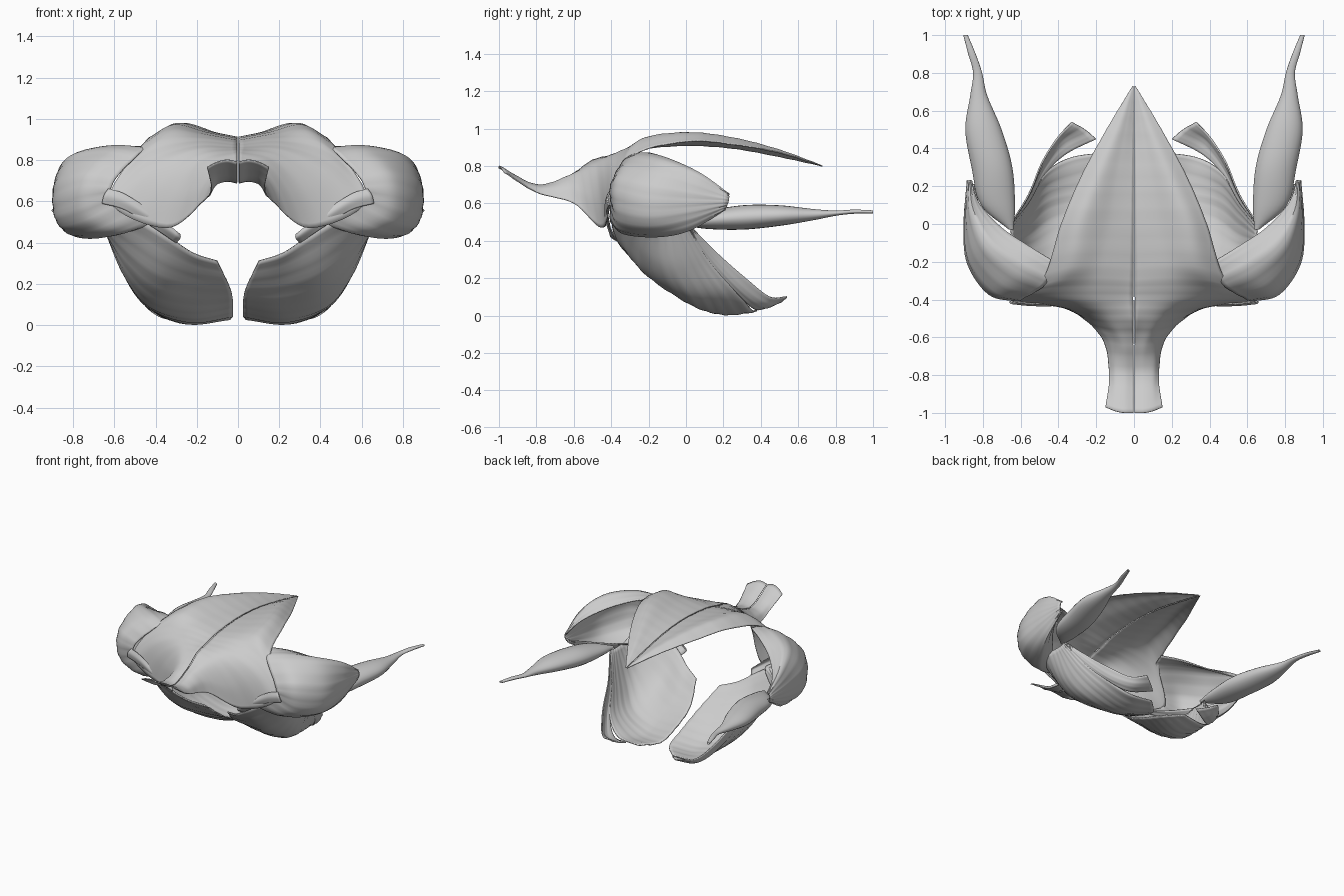
import bpy, bmesh, math
from mathutils import Vector


def spline(pts, n):
    """Catmull-Rom curve through pts, n samples per span."""
    p = [Vector(q) for q in pts]
    p = [2 * p[0] - p[1]] + p + [2 * p[-1] - p[-2]]
    out = []
    for i in range(1, len(p) - 2):
        a, b, c, d = p[i - 1:i + 3]
        for k in range(n):
            t = k / n
            out.append(0.5 * (2 * b + (c - a) * t + (2 * a - 5 * b + 4 * c - d) * t * t
                              + (3 * b - a - 3 * c + d) * t ** 3))
    return out + [p[-2]]


def finish(name, grid, thickness=0.0, ripple=0.0):
    """Skin a grid of points, add fibre ripples, thicken and mirror it."""
    bm = bmesh.new()
    vs = [[bm.verts.new(p) for p in row] for row in grid]
    for r, s in zip(vs, vs[1:]):
        for j in range(len(r) - 1):
            bm.faces.new((r[j], r[j + 1], s[j + 1], s[j]))
    bm.normal_update()
    for row_i, row in enumerate(vs):
        for v in row:
            v.co += v.normal * ripple * math.sin(row_i * 1.9)
    for v in bm.verts:
        v.co.x = max(v.co.x, 0.004)
        v.co.z = max(v.co.z, thickness / 2)
        v.co.y = min(max(v.co.y, -1), 1)
    bmesh.ops.remove_doubles(bm, verts=bm.verts, dist=0.0005)
    bmesh.ops.recalc_face_normals(bm, faces=bm.faces)
    me = bpy.data.meshes.new(name)
    bm.to_mesh(me)
    bm.free()
    ob = bpy.data.objects.new(name, me)
    bpy.context.collection.objects.link(ob)
    if thickness:
        m = ob.modifiers.new("thickness", 'SOLIDIFY')
        m.thickness, m.offset = thickness, 0
    m = ob.modifiers.new("mirror", 'MIRROR')
    m.use_mirror_merge = False
    bpy.ops.object.select_all(action='DESELECT')
    ob.select_set(True)
    bpy.context.view_layer.objects.active = ob
    bpy.ops.object.shade_smooth_by_angle(angle=math.radians(50))


def sheet(name, strands, n=8, thickness=0.008, ripple=0.002):
    """Curved muscle sheet through a few guide strands."""
    long = [spline(s, n) for s in strands]
    cols = [spline(c, n) for c in zip(*long)]
    finish(name, list(zip(*cols)), thickness, ripple)


# Back and neck sheet: strands run from the midline out to the shoulder
sheet("back_neck_muscle", [
    [(.004, -1, .79), (.05, -1, .8), (.1, -.99, .79), (.15, -.97, .765)],
    [(.004, -.8, .69), (.05, -.8, .7), (.1, -.8, .69), (.13, -.8, .66)],
    [(.004, -.62, .75), (.07, -.62, .745), (.13, -.61, .69), (.17, -.6, .6)],
    [(.004, -.5, .83), (.15, -.5, .79), (.27, -.48, .65), (.35, -.45, .47)],
    [(.004, -.38, .86), (.22, -.38, .86), (.45, -.38, .77), (.62, -.4, .6)],
    [(.004, -.25, .89), (.18, -.24, .92), (.34, -.25, .935), (.48, -.29, .85)],
    [(.004, 0, .91), (.13, 0, .935), (.28, 0, .978), (.385, 0, .93)],
    [(.004, .25, .895), (.09, .25, .92), (.19, .25, .95), (.28, .25, .915)],
    [(.004, .5, .85), (.045, .5, .87), (.09, .5, .885), (.145, .5, .87)],
    [(.004, .73, .8), (.005, .73, .8), (.006, .73, .8), (.007, .73, .8)],
], ripple=0.001, thickness=0.006)

# Rounded shoulder cap: strands run from the shoulder blade to the upper arm
sheet("shoulder_muscle", [
    [(.42, -.2, .87), (.55, -.12, .845), (.7, -.02, .785), (.82, .11, .71), (.86, .23, .65)],
    [(.47, -.32, .84), (.62, -.25, .86), (.78, -.12, .835), (.86, .06, .76), (.87, .23, .645)],
    [(.6, -.4, .7), (.75, -.36, .72), (.87, -.2, .68), (.895, 0, .65), (.88, .23, .62)],
    [(.6, -.4, .6), (.75, -.36, .53), (.86, -.2, .5), (.885, 0, .53), (.875, .22, .59)],
    [(.42, -.4, .5), (.6, -.33, .44), (.74, -.15, .425), (.83, .02, .46), (.86, .21, .57)],
    [(.45, -.33, .48), (.58, -.2, .48), (.72, -.05, .5), (.81, .08, .54), (.85, .21, .59)],
])

# Chest fan: strands run from the upper arm to the breastbone
sheet("chest_muscle", [
    [(.66, -.34, .55), (.48, -.39, .51), (.34, -.38, .43), (.22, -.33, .35), (.1, -.27, .31)],
    [(.66, -.2, .48), (.52, -.23, .33), (.38, -.22, .23), (.2, -.14, .18), (.035, -.1, .17)],
    [(.65, -.1, .48), (.55, -.08, .25), (.42, 0, .1), (.22, .05, .05), (.025, .1, .08)],
    [(.65, -.04, .48), (.56, .05, .27), (.45, .15, .1), (.25, .2, .01), (.04, .26, .03)],
    [(.65, 0, .49), (.56, .12, .3), (.47, .27, .13), (.34, .35, .03), (.15, .38, .025)],
])

# Rolled lower border of the chest fan, hooking inwards at its end
sheet("chest_lower_border", [
    [(.65, 0, .49), (.56, .11, .3), (.47, .265, .13), (.36, .37, .035), (.2, .45, .06)],
    [(.65, .005, .49), (.56, .14, .31), (.48, .3, .14), (.385, .43, .055), (.26, .5, .07)],
    [(.645, .01, .49), (.555, .16, .34), (.49, .32, .2), (.41, .45, .1), (.33, .54, .1)],
], n=6, ripple=.001)

# Narrow flap along the collarbone
sheet("collarbone_flap", [
    [(.63, -.41, .66), (.55, -.42, .635), (.42, -.42, .55), (.28, -.4, .44)],
    [(.65, -.42, .63), (.55, -.43, .6), (.42, -.43, .52), (.28, -.4, .42)],
    [(.66, -.41, .59), (.55, -.42, .56), (.42, -.41, .48), (.3, -.37, .4)],
], n=6, ripple=0)

# Upper arm spindle: stations are (centre x, y, centre z), (radius x, radius z)
centres = [(.65, -.03, .5), (.72, .1, .51), (.752, .3, .525), (.797, .5, .535),
           (.822, .68, .54), (.828, .8, .548), (.858, .9, .556), (.892, 1, .555)]
radii = [(.012, .01, 0), (.09, .045, 0), (.108, .065, 0), (.096, .055, 0),
         (.045, .03, 0), (.024, .014, 0), (.02, .011, 0), (.012, .008, 0)]
rings = []
for c, r in zip(spline(centres, 6), spline(radii, 6)):
    rings.append([c + Vector((r.x * math.cos(a), 0, r.y * math.sin(a)))
                  for a in [k * math.tau / 24 for k in range(25)]])
finish("upper_arm_muscle", rings)
